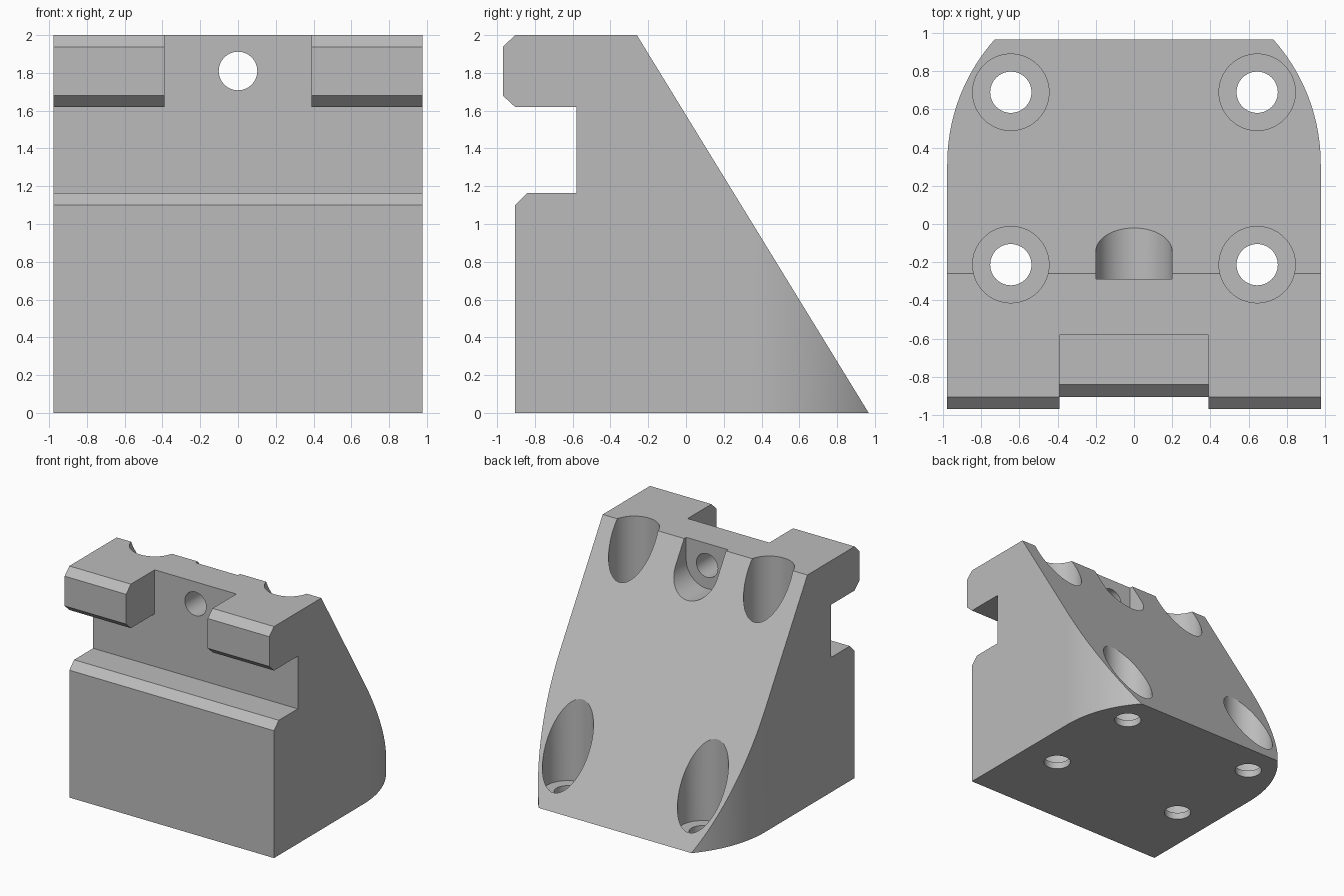
import bpy, bmesh, math
from mathutils import Matrix, Vector

cube = bpy.data.objects.get("Cube")
if cube:
    bpy.data.objects.remove(cube, do_unlink=True)

# Single plain grey material
grey = bpy.data.materials.new("light grey")
grey.use_nodes = True
colour = (0.5, 0.5, 0.5, 1)
grey.diffuse_color = colour
grey.node_tree.nodes["Principled BSDF"].inputs["Base Color"].default_value = colour


def prism(name, points, offset):
    """Solid made by sweeping a flat outline along an offset vector."""
    bm = bmesh.new()
    face = bm.faces.new([bm.verts.new(p) for p in points])
    swept = bmesh.ops.extrude_face_region(bm, geom=[face])["geom"]
    verts = [v for v in swept if isinstance(v, bmesh.types.BMVert)]
    bmesh.ops.translate(bm, verts=verts, vec=offset)
    bmesh.ops.recalc_face_normals(bm, faces=bm.faces)
    mesh = bpy.data.meshes.new(name)
    bm.to_mesh(mesh)
    bm.free()
    mesh.materials.append(grey)
    obj = bpy.data.objects.new(name, mesh)
    bpy.context.collection.objects.link(obj)
    return obj


def arc(radius, start, end, steps):
    angles = [math.radians(start + (end - start) * i / steps) for i in range(steps + 1)]
    return [(radius * math.cos(a), radius * math.sin(a)) for a in angles]


def shaft(name, x, y, radius, low, high):
    """Vertical round cutter."""
    ring = arc(radius, 0, 360, 64)[:-1]
    return prism(name, [(x + u, y + v, low) for u, v in ring], (0, 0, high - low))


def combine(target, cutter, operation="DIFFERENCE"):
    mod = target.modifiers.new(cutter.name, "BOOLEAN")
    mod.operation = operation
    mod.solver = "EXACT"
    mod.object = cutter
    bpy.context.view_layer.objects.active = target
    bpy.ops.object.modifier_apply(modifier=mod.name)
    bpy.data.objects.remove(cutter, do_unlink=True)


# Wedge body with chamfered jaw and clamp slot, swept across the width
side = [(-0.905, 0), (0.967, 0), (-0.26, 2), (-0.905, 2), (-0.97, 1.937),
        (-0.97, 1.68), (-0.905, 1.62), (-0.58, 1.62), (-0.58, 1.165),
        (-0.84, 1.165), (-0.905, 1.1)]
body = prism("mounting_block", [(-1.1, y, z) for y, z in side], (2.2, 0, 0))

# Rounded rear corners
half = 0.978
plan = [(-half, -1.2), (half, -1.2)] + [(u, v + 0.315) for u, v in arc(half, 0, 180, 96)]
combine(body, prism("plan_outline", [(x, y, -0.2) for x, y in plan], (0, 0, 2.4)), "INTERSECT")

# Gap between the two jaw teeth
gap = [(-0.39, -1.2), (0.39, -1.2), (0.39, -0.58), (-0.39, -0.58)]
combine(body, prism("jaw_gap", [(x, y, 1.5) for x, y in gap], (0, 0, 0.7)))

# Four counterbored bolt holes
for x in (-0.645, 0.645):
    for y in (-0.213, 0.69):
        combine(body, shaft("counterbore", x, y, 0.2, 0.06, 2.3))
        combine(body, shaft("bolt_hole", x, y, 0.108, -0.2, 0.3))

# U-shaped pocket open at the top, with a cross hole through to the front
pocket = [(0.2, 2.3), (-0.2, 2.3)] + arc(0.2, 180, 360, 32)
pocket = pocket[:2] + [(x, z + 1.81) for x, z in pocket[2:]]
combine(body, prism("pocket", [(x, -0.288, z) for x, z in pocket], (0, 1, 0)))
ring = arc(0.102, 0, 360, 64)[:-1]
combine(body, prism("cross_hole", [(x, -1.2, z + 1.81) for x, z in ring], (0, 1.5, 0)))

# Smooth curved walls, sharp edges elsewhere
bpy.ops.object.select_all(action="DESELECT")
body.select_set(True)
bpy.context.view_layer.objects.active = body
bpy.ops.object.shade_smooth_by_angle(angle=math.radians(25))
